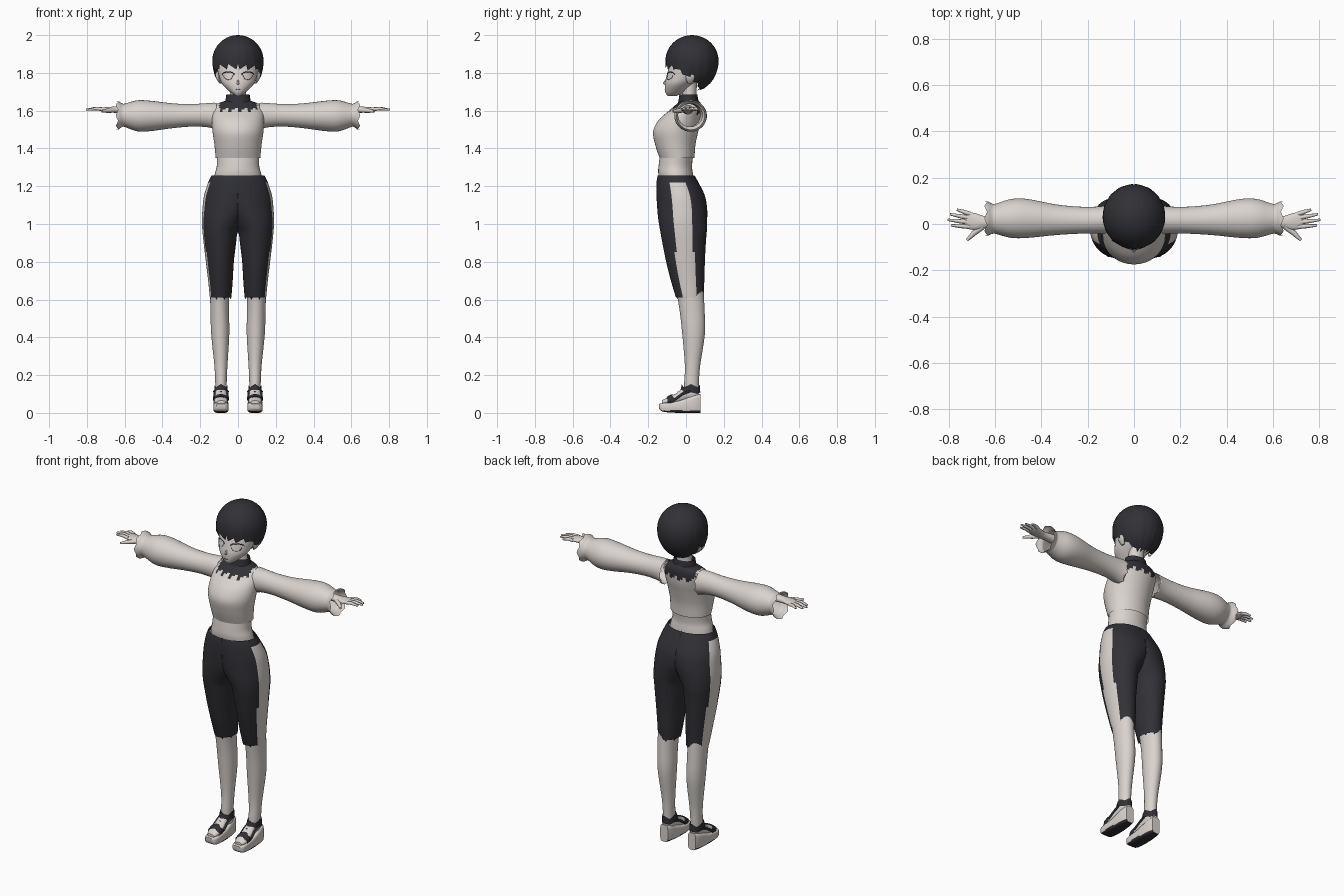
import bpy, bmesh, math
from mathutils import Vector

cube = bpy.data.objects.get("Cube")
if cube:
    bpy.data.objects.remove(cube)


def material(name, rgb):
    m = bpy.data.materials.new(name)
    m.use_nodes = True
    m.diffuse_color = (*rgb, 1)
    m.node_tree.nodes["Principled BSDF"].inputs["Base Color"].default_value = (*rgb, 1)
    return m


LIGHT = material("warm white", (0.70, 0.65, 0.62))
DARK = material("charcoal", (0.03, 0.03, 0.037))
MATS = [LIGHT, DARK]


def finish(name, bm, mirror):
    bmesh.ops.recalc_face_normals(bm, faces=bm.faces)
    me = bpy.data.meshes.new(name)
    bm.to_mesh(me)
    bm.free()
    for m in MATS:
        me.materials.append(m)
    ob = bpy.data.objects.new(name, me)
    bpy.context.collection.objects.link(ob)
    if mirror:
        ob.modifiers.new("Mirror", 'MIRROR').use_mirror_merge = False
    return ob


def smooth_rows(rows, steps):
    """Catmull-Rom interpolation between section rows."""
    out = []
    for i in range(len(rows) - 1):
        p0, p1, p2, p3 = (rows[max(0, min(len(rows) - 1, i + d))] for d in (-1, 0, 1, 2))
        for s in range(steps):
            t = s / steps
            out.append([0.5 * (2 * b + (c - a) * t + (2 * a - 5 * b + 4 * c - d) * t * t
                               + (3 * b - a - 3 * c + d) * t ** 3)
                        for a, b, c, d in zip(p0, p1, p2, p3)])
    return out + [list(rows[-1])]


def loft(name, axis, rows, rule=0, seg=32, steps=4, mirror=False, caps=True,
         power=1.0, jag=(0, 0), clamp=False):
    """Rows are (position, a min, a max, b min, b max); jag = tear depth at each end."""
    bm = bmesh.new()
    rings = []
    rows = smooth_rows(rows, steps)
    for i, (t, a0, a1, b0, b1) in enumerate(rows):
        depth = jag[0] if i == 0 else jag[1] if i == len(rows) - 1 else 0
        ring = []
        for k in range(seg):
            ang = math.tau * k / seg
            c, s = math.cos(ang), math.sin(ang)
            a = (a0 + a1) / 2 + (a1 - a0) / 2 * math.copysign(abs(c) ** power, c)
            b = (b0 + b1) / 2 + (b1 - b0) / 2 * math.copysign(abs(s) ** power, s)
            p = t + depth * abs(k % 6 - 3) / 3
            co = {'x': (p, a, b), 'y': (a, p, b), 'z': (a, b, p)}[axis]
            if clamp:
                co = (max(0, co[0]), co[1], co[2])
            ring.append(bm.verts.new(co))
        rings.append(ring)
    for lo, hi in zip(rings, rings[1:]):
        for k in range(seg):
            n = (k + 1) % seg
            f = bm.faces.new((lo[k], lo[n], hi[n], hi[k]))
            f.material_index = rule if isinstance(rule, int) else int(rule(f.calc_center_median(), k))
    if caps:
        for ring in (rings[0], rings[-1]):
            bm.faces.new(ring).material_index = rule if isinstance(rule, int) else 0
    return finish(name, bm, mirror)


def sym(rows):
    return [(z, -h, h, y0, y1) for z, h, y0, y1 in rows]


def tubes(name, paths, mat, mirror=True):
    """Tapered round strokes; each path is a list of (x, y, z, radius)."""
    cu = bpy.data.curves.new(name, 'CURVE')
    cu.dimensions = '3D'
    cu.bevel_depth = 1
    cu.bevel_resolution = 2
    cu.use_fill_caps = True
    for path in paths:
        for side in (1, -1) if mirror else (1,):
            sp = cu.splines.new('POLY')
            sp.points.add(len(path) - 1)
            for p, (x, y, z, r) in zip(sp.points, path):
                p.co = (side * x, y, z, 1)
                p.radius = r
    cu.materials.append(mat)
    ob = bpy.data.objects.new(name, cu)
    bpy.context.collection.objects.link(ob)


# Sweater body with the dark torn yoke
def yoke(c, k):
    edge = 1.575 if c.y > 0.03 else 1.592
    return c.z > edge + 0.012 * (k % 3) and abs(c.x) < 0.1


loft("sweater_body", 'z', sym([
    (1.35, .118, -.14, .045), (1.42, .125, -.163, .05), (1.49, .135, -.174, .065),
    (1.55, .138, -.145, .08), (1.60, .135, -.09, .085), (1.635, .11, -.05, .08),
    (1.655, .06, -.03, .065)]), yoke, seg=48, steps=6, caps=False)
loft("collar", 'z', sym([(1.60, .085, -.07, .08), (1.635, .07, -.045, .07),
                         (1.685, .062, -.035, .06)]), 1, caps=False)

# Sleeves with torn shoulder edge and flared cuff
loft("sleeves", 'x', [
    (.105, -.045, .082, 1.50, 1.642), (.16, -.042, .075, 1.512, 1.64),
    (.24, -.042, .075, 1.516, 1.635), (.34, -.048, .085, 1.508, 1.638),
    (.46, -.06, .108, 1.492, 1.652), (.53, -.06, .108, 1.49, 1.655),
    (.59, -.045, .09, 1.51, 1.64), (.61, -.042, .087, 1.515, 1.637),
    (.635, -.052, .10, 1.498, 1.652)], seg=48, mirror=True, caps=False, jag=(.025, .012))

# Hands
loft("palms", 'x', [
    (.56, -.02, .04, 1.58, 1.63), (.64, -.018, .034, 1.587, 1.623),
    (.68, -.026, .045, 1.592, 1.62), (.715, -.022, .052, 1.596, 1.617),
    (.73, -.016, .046, 1.60, 1.614)], seg=16, mirror=True)
fingers = [[(.71, y, 1.607, .01), ((.71 + tx) / 2, (y + ty) / 2, 1.611, .009), (tx, ty, 1.605, .005)]
           for y, tx, ty in ((.044, .765, .062), (.026, .795, .042), (.007, .805, .018), (-.012, .79, -.006))]
fingers.append([(.65, -.008, 1.603, .013), (.69, -.038, 1.60, .012), (.722, -.07, 1.597, .006)])
tubes("fingers", fingers, LIGHT)

# Midriff, neck
loft("midriff", 'z', sym([(1.23, .13, -.14, .04), (1.27, .122, -.147, .036),
                          (1.31, .112, -.145, .032), (1.38, .114, -.135, .04)]))
loft("neck", 'z', sym([(1.64, .05, -.025, .055), (1.69, .043, -.02, .055), (1.76, .045, -.02, .06)]))


# Torn trousers with a light side stripe
def stripe(c, k):
    wide = 3 if c.z > 0.85 else 4
    return not (c.z < 1.22 and (k < wide or k >= 48 - wide))


loft("trousers", 'z', [
    (.60, .036, .148, -.05, .093), (.70, .028, .158, -.08, .097), (.80, .022, .17, -.105, .10),
    (.90, .01, .182, -.125, .105), (.96, 0, .188, -.136, .11), (1.02, -.04, .191, -.146, .112),
    (1.08, -.09, .188, -.152, .112), (1.15, -.13, .18, -.156, .10),
    (1.22, -.15, .158, -.156, .066), (1.257, -.14, .14, -.15, .045)],
    stripe, seg=48, steps=6, mirror=True, caps=False, jag=(.035, 0), clamp=True)

# Lower legs, feet and wedge sandals
loft("lower_legs", 'z', [
    (.08, .06, .116, -.008, .066), (.15, .06, .12, -.01, .068), (.25, .056, .125, -.006, .075),
    (.42, .046, .142, -.02, .10), (.55, .048, .146, -.035, .098), (.70, .045, .15, -.06, .09)],
    mirror=True)
foot = [(-.128, .068, .112, .045, .066), (-.10, .057, .124, .045, .08), (-.05, .056, .124, .048, .105),
        (0, .06, .12, .06, .145), (.04, .062, .118, .07, .14), (.068, .072, .108, .08, .12)]
loft("feet", 'y', foot, mirror=True, seg=24)
loft("sandal_soles", 'y', [
    (-.142, .07, .114, .022, .048), (-.12, .052, .128, .006, .052), (-.04, .05, .13, 0, .064),
    (.04, .056, .126, 0, .092), (.076, .066, .116, 0, .10)],
    lambda c, k: c.z < .012, mirror=True, seg=24, power=.45)
loft("toe_straps", 'y', [(-.105, .053, .128, .04, .084), (-.075, .051, .13, .04, .10)], 1,
     seg=24, mirror=True, caps=False, jag=(.018, .022))
loft("ankle_straps", 'z', [(.10, .053, .126, -.045, .076), (.135, .055, .125, -.022, .074)], 1,
     seg=24, mirror=True, caps=False, jag=(.015, .018))
tubes("cross_straps", [[(.128, -.06, .07, .006), (.122, -.02, .10, .007), (.126, .02, .115, .006)],
                       [(.052, -.06, .07, .006), (.058, -.02, .10, .007), (.054, .02, .115, .006)]], DARK)

# Head
head = sym([(1.678, .012, -.098, -.05), (1.70, .044, -.11, -.005), (1.74, .083, -.112, .04),
            (1.78, .10, -.104, .085), (1.84, .112, -.088, .125), (1.91, .10, -.07, .125),
            (1.965, .05, -.02, .08)])
loft("head", 'z', head, steps=5)


def on_face(x, z, r):
    row = min(smooth_rows(head, 20), key=lambda s: abs(s[0] - z))
    mid, half = (row[3] + row[4]) / 2, (row[4] - row[3]) / 2
    return (x, mid - half * math.sqrt(max(0, 1 - (x / row[2]) ** 2)), z, r)


# Eyelids, brows, mouth, nose and ears
def arc(cx, cz, w, h, r):
    return [on_face(cx + w * math.cos(a), cz + h * math.sin(a), r)
            for a in (math.pi * i / 8 for i in range(9))]


tubes("eye_lines", [arc(.052, 1.79, .032, .015, .0025), arc(.052, 1.786, .024, -.022, .0012)], DARK)
tubes("mouth", [arc(0, 1.715, .012, -.004, .0012)], DARK, mirror=False)
tubes("nose", [[(0, -.105, 1.765, .003), (0, -.117, 1.745, .007), (0, -.106, 1.738, .004)]], LIGHT, mirror=False)
loft("ears", 'z', [(1.745, .09, .098, .01, .03), (1.765, .088, .113, .0, .045),
                   (1.79, .09, .12, .0, .055), (1.81, .095, .11, .015, .045)], seg=12, mirror=True)

# Short hair: a dome combed into strands, with a ragged hairline
bm = bmesh.new()
SEG, ROWS = 96, 16
grid = []
for k in range(SEG):
    ang = math.tau * k / SEG
    c, s = math.cos(ang), math.sin(ang)
    front = max(0, -s)
    if s < 0:
        end = 1.765 + .065 * min(1, front * 1.5)
    else:
        end = 1.765 - .05 * min(1, s * 1.6)
    tooth = (k % 6) / 6 if c > 0 else 1 - (k % 6) / 6
    end += (.014 + .022 * front) * (tooth - .5)
    low = .165 + .25 * front
    column = []
    for j in range(1, ROWS + 1):
        u = 1 - (1 - math.cos(math.pi / 2 * min(1, j / 10)))
        z = 1.865 + .135 * u if j <= 10 else 1.865 + (end - 1.865) * (j - 10) / (ROWS - 10)
        d = z - 1.865
        r = math.sqrt(max(0, 1 - (d / (.135 if d > 0 else low)) ** 2))
        r *= 1 + .022 * (j / ROWS) * (tooth - .5)
        column.append(bm.verts.new((.135 * r * c, .032 + .14 * r * s, z)))
    grid.append(column)
top = bm.verts.new((0, .032, 2))
for a, b in zip(grid, grid[1:] + grid[:1]):
    bm.faces.new((top, a[0], b[0]))
    for j in range(ROWS - 1):
        bm.faces.new((a[j], a[j + 1], b[j + 1], b[j]))
for f in bm.faces:
    f.material_index = 1
finish("hair", bm, False)

# Smooth shading with crisp edges kept
bpy.ops.object.select_all(action='DESELECT')
for ob in bpy.context.scene.objects:
    if ob.type == 'MESH':
        ob.select_set(True)
        bpy.context.view_layer.objects.active = ob
bpy.ops.object.shade_smooth_by_angle(angle=math.radians(40))
